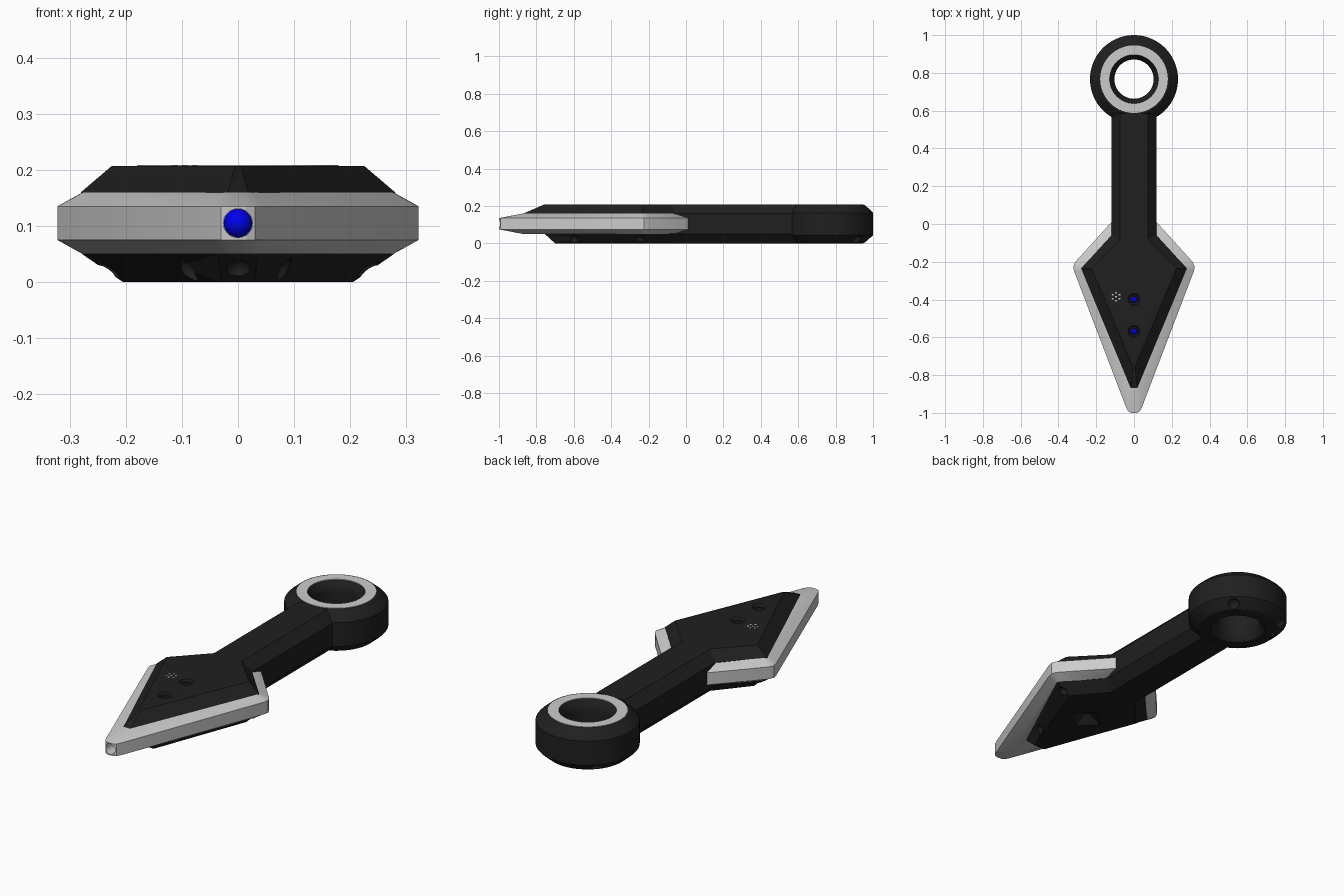
import bpy, bmesh, math
from mathutils import Matrix, Vector

if "Cube" in bpy.data.objects:
    bpy.data.objects.remove(bpy.data.objects["Cube"])


def material(name, rgb):
    m = bpy.data.materials.new(name)
    m.diffuse_color = (*rgb, 1)
    m.use_nodes = True
    m.node_tree.nodes["Principled BSDF"].inputs["Base Color"].default_value = m.diffuse_color
    return m


BLACK = material("black_plastic", (0.014, 0.014, 0.014))
BLUE = material("blue_light", (0.0, 0.0, 0.85))
PINK = material("pink_light", (0.8, 0.08, 0.4))


def finish(name, bm, mat=None, smooth=False):
    bmesh.ops.recalc_face_normals(bm, faces=bm.faces)
    me = bpy.data.meshes.new(name)
    bm.to_mesh(me)
    bm.free()
    ob = bpy.data.objects.new(name, me)
    bpy.context.collection.objects.link(ob)
    if mat:
        me.materials.append(mat)
    if smooth:
        shade(ob)
    return ob


def shade(ob):
    bpy.ops.object.select_all(action='DESELECT')
    ob.select_set(True)
    bpy.context.view_layer.objects.active = ob
    bpy.ops.object.shade_smooth_by_angle(angle=math.radians(25))


def loft(name, layers, mat=None):
    """Stack mirrored half outlines (x, y) at given heights."""
    bm = bmesh.new()
    rings = []
    for half, z in layers:
        pts = half + [(-x, y) for x, y in reversed(half)]
        rings.append([bm.verts.new((x, y, z)) for x, y in pts])
    n = len(rings[0])
    for a, b in zip(rings, rings[1:]):
        for i in range(n):
            j = (i + 1) % n
            bm.faces.new((a[i], a[j], b[j], b[i]))
    bm.faces.new(rings[0])
    bm.faces.new(rings[-1])
    return finish(name, bm, mat)


def lathe(name, profile, center, mat=None, steps=72):
    """Closed (radius, z) profile turned around a vertical axis."""
    bm = bmesh.new()
    rings = []
    for s in range(steps):
        a = 2 * math.pi * s / steps
        rings.append([bm.verts.new((center[0] + r * math.cos(a), center[1] + r * math.sin(a), z))
                      for r, z in profile])
    n = len(profile)
    for s in range(steps):
        a, b = rings[s], rings[(s + 1) % steps]
        for i in range(n):
            j = (i + 1) % n
            bm.faces.new((a[i], a[j], b[j], b[i]))
    return finish(name, bm, mat, True)


def ball(name, loc, r, mat=None):
    bm = bmesh.new()
    bmesh.ops.create_uvsphere(bm, u_segments=24, v_segments=14, radius=r,
                              matrix=Matrix.Translation(loc))
    return finish(name, bm, mat, True)


def cone(name, loc, r1, r2, depth, axis='Z', seg=28, mat=None):
    bm = bmesh.new()
    m = Matrix.Translation(loc)
    if axis == 'Y':
        m = m @ Matrix.Rotation(math.pi / 2, 4, 'X')
    bmesh.ops.create_cone(bm, cap_ends=True, segments=seg, radius1=r1, radius2=r2,
                          depth=depth, matrix=m)
    return finish(name, bm, mat)


def cut(ob, cutter):
    cutter.hide_render = True
    bpy.context.view_layer.objects.active = ob
    mod = ob.modifiers.new("cut", 'BOOLEAN')
    mod.operation = 'DIFFERENCE'
    mod.solver = 'EXACT'
    mod.object = cutter
    bpy.ops.object.modifier_apply(modifier=mod.name)
    bpy.data.objects.remove(cutter)


# black body: handle and blade core with chamfered top and bottom
E = 0.585
body = loft("handle_and_blade_core", [
    ([(0.075, E), (0.075, -0.08), (0.205, -0.235), (0.03, -0.70)], 0.0),
    ([(0.12, E), (0.12, -0.06), (0.278, -0.235), (0.035, -0.755)], 0.05),
    ([(0.12, E), (0.12, -0.06), (0.28, -0.235), (0.018, -0.868)], 0.16),
    ([(0.075, E), (0.075, -0.08), (0.225, -0.235), (0.005, -0.76)], 0.207),
], BLACK)

# light edge band around the blade
inner = [(0.115, -0.06), (0.268, -0.22), (0.277, -0.236), (0.274, -0.25),
         (0.026, -0.852), (0.018, -0.866), (0.008, -0.87)]
outer = [(0.115, 0.015), (0.31, -0.2), (0.322, -0.225), (0.317, -0.25),
         (0.042, -0.97), (0.03, -0.992), (0.014, -1.0)]
band = loft("blade_edge_band", [(inner, 0.05), (outer, 0.075), (outer, 0.135), (inner, 0.16)])

# pommel ring with light inlay
RC = (0, 0.767)
ring = lathe("pommel_ring", [
    (0.233, 0.045), (0.233, 0.163), (0.222, 0.176), (0.186, 0.206), (0.178, 0.207),
    (0.13, 0.207), (0.108, 0.18), (0.104, 0.165), (0.104, 0.04), (0.108, 0.025),
    (0.128, 0.0), (0.178, 0.0), (0.186, 0.002), (0.222, 0.033)], RC, BLACK)
lathe("ring_inlay", [(0.179, 0.19), (0.179, 0.209), (0.129, 0.209), (0.129, 0.19)], RC)

# tip socket with blue light
cut(band, cone("tip_cutter", (0, -0.96, 0.105), 0.026, 0.026, 0.12, 'Y'))
ball("tip_light", (0, -0.925, 0.105), 0.0255, BLUE)

# two dished buttons with sunken blue lights
for i, y in enumerate((-0.4, -0.57)):
    cut(body, cone("dish_cutter", (0, y, 0.208), 0.026, 0.04, 0.024))
    cut(body, cone("well_cutter", (0, y, 0.195), 0.018, 0.018, 0.05))
    ball(f"button_light_{i + 1}", (0, y, 0.172), 0.016, BLUE)

# speaker dots
for i in range(7):
    a = i * math.pi / 3
    r = 0.021 if i < 6 else 0
    cone(f"speaker_dot_{i + 1}", (-0.095 + r * math.sin(a), -0.385 + r * math.cos(a), 0.205),
         0.005, 0.005, 0.006, seg=12)

# sensor bowls along the lower chamfer
for x, y in ((0, -0.735), (0.09, -0.6), (-0.09, -0.6), (0.235, -0.25), (-0.235, -0.25)):
    cut(body, ball("bowl_cutter", (x, y, 0.018), 0.024))
for s in (1, -1):
    cut(ring, ball("bowl_cutter", (s * 0.149, 0.916, 0.016), 0.028))

# four-sided recess and small light underneath
cut(body, cone("recess_cutter", (0, -0.35, 0.01), 0.11, 0.02, 0.05, seg=4))
ball("underside_light", (0.155, -0.31, 0.012), 0.012, PINK)

for ob in (body, band, ring):
    shade(ob)
